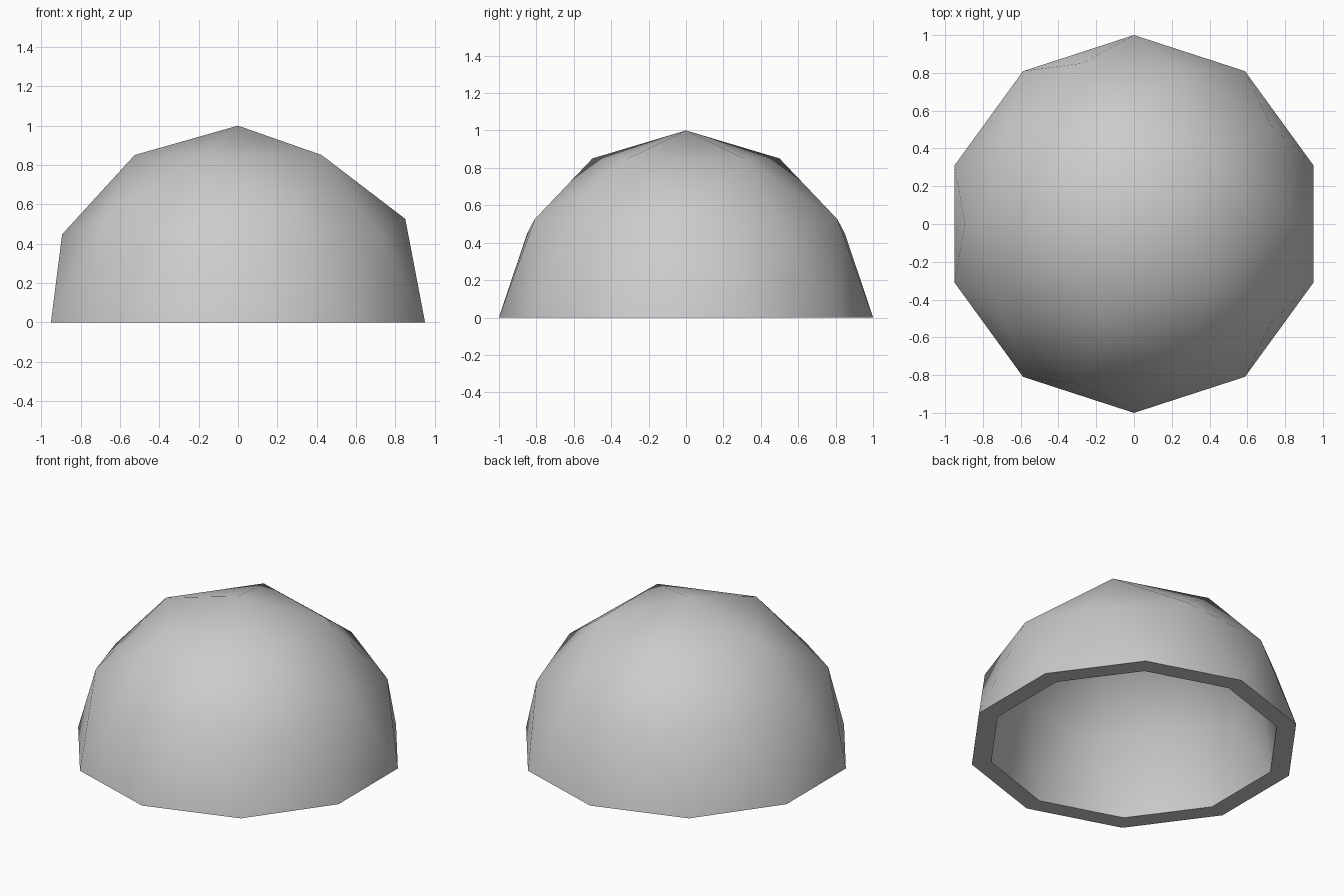
import bpy
import bmesh
import math
from mathutils import Matrix, Vector

cube = bpy.data.objects.get("Cube")
if cube:
    bpy.data.objects.remove(cube, do_unlink=True)

# The hollow is narrower than the outside but nearly as tall
INNER_SCALE = Vector((0.88, 0.88, 0.99))

# Single plain grey
grey = bpy.data.materials.new("plain_grey")
grey.use_nodes = True
colour = (0.6, 0.6, 0.6, 1)
grey.diffuse_color = colour
grey.node_tree.nodes["Principled BSDF"].inputs["Base Color"].default_value = colour

# Outer skin: upper half of a faceted sphere, turned half round
bm = bmesh.new()
bmesh.ops.create_icosphere(bm, subdivisions=2, radius=1,
                           matrix=Matrix.Rotation(math.pi, 4, "Z"))
bmesh.ops.delete(bm, geom=[v for v in bm.verts if v.co.z < -0.05], context="VERTS")
for v in bm.verts:
    if abs(v.co.z) < 0.05:
        v.co.z = 0

# Inner skin: smaller copy facing inward
copy = bmesh.ops.duplicate(bm, geom=bm.verts[:] + bm.edges[:] + bm.faces[:])["geom"]
inner_verts = [g for g in copy if isinstance(g, bmesh.types.BMVert)]
inner_faces = [g for g in copy if isinstance(g, bmesh.types.BMFace)]
bmesh.ops.scale(bm, vec=INNER_SCALE, verts=inner_verts)
bmesh.ops.reverse_faces(bm, faces=inner_faces)

# Flat rim joining both skins
bmesh.ops.bridge_loops(bm, edges=[e for e in bm.edges if e.is_boundary])
bmesh.ops.recalc_face_normals(bm, faces=bm.faces[:])

mesh = bpy.data.meshes.new("dome_shell")
bm.to_mesh(mesh)
bm.free()
mesh.materials.append(grey)
dome = bpy.data.objects.new("dome_shell", mesh)
bpy.context.collection.objects.link(dome)

# Soft shading across the skins, sharp at the rim
bpy.ops.object.select_all(action="DESELECT")
dome.select_set(True)
bpy.context.view_layer.objects.active = dome
bpy.ops.object.shade_smooth_by_angle(angle=math.radians(30))
